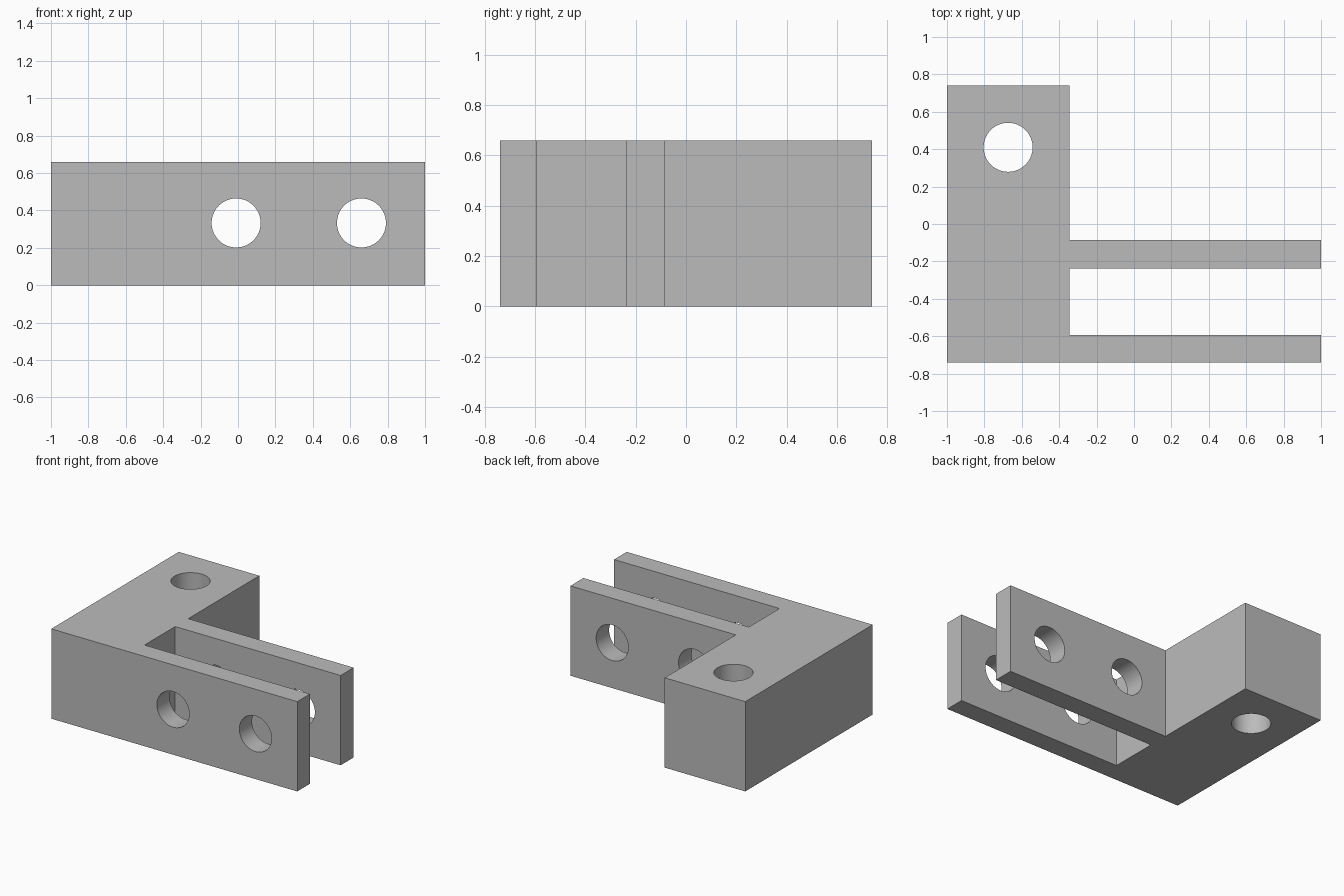
import bpy, bmesh, math

if "Cube" in bpy.data.objects:
    bpy.data.objects.remove(bpy.data.objects["Cube"], do_unlink=True)

HEIGHT = 0.66
HOLE_RADIUS = 0.131

# Single plain grey
grey = bpy.data.materials.new("plain grey")
grey.use_nodes = True
colour = (0.5, 0.5, 0.5, 1)
grey.diffuse_color = colour
grey.node_tree.nodes["Principled BSDF"].inputs["Base Color"].default_value = colour

# Bracket body: plan outline of the block and its two prongs, extruded upward
LEFT, INNER, RIGHT = -1, -0.345, 1
FRONT, BACK = -0.74, 0.74
SLOT_FRONT, SLOT_BACK, PRONG_BACK = -0.593, -0.237, -0.086
outline = [
    (LEFT, FRONT), (RIGHT, FRONT), (RIGHT, SLOT_FRONT), (INNER, SLOT_FRONT),
    (INNER, SLOT_BACK), (RIGHT, SLOT_BACK), (RIGHT, PRONG_BACK),
    (INNER, PRONG_BACK), (INNER, BACK), (LEFT, BACK),
]
bm = bmesh.new()
base = bm.faces.new([bm.verts.new((x, y, 0)) for x, y in outline])
walls = bmesh.ops.extrude_face_region(bm, geom=[base])
top = [v for v in walls["geom"] if isinstance(v, bmesh.types.BMVert)]
bmesh.ops.translate(bm, verts=top, vec=(0, 0, HEIGHT))
bmesh.ops.recalc_face_normals(bm, faces=bm.faces[:])
mesh = bpy.data.meshes.new("clevis_bracket")
bm.to_mesh(mesh)
bm.free()
bracket = bpy.data.objects.new("clevis_bracket", mesh)
bpy.context.collection.objects.link(bracket)
mesh.materials.append(grey)


def drill(name, location, depth, tilt=0):
    """Cut a round hole through the bracket."""
    bpy.ops.mesh.primitive_cylinder_add(
        vertices=64, radius=HOLE_RADIUS, depth=depth,
        location=location, rotation=(tilt, 0, 0))
    cutter = bpy.context.object
    cutter.name = name
    cutter.hide_render = True
    cutter.data.materials.append(grey)
    cut = bracket.modifiers.new(name, "BOOLEAN")
    cut.operation = "DIFFERENCE"
    cut.solver = "EXACT"
    cut.object = cutter
    bpy.ops.object.select_all(action="DESELECT")
    bracket.select_set(True)
    bpy.context.view_layer.objects.active = bracket
    bpy.ops.object.modifier_apply(modifier=name)
    bpy.data.objects.remove(cutter, do_unlink=True)


# Two pin holes through both prongs, one bolt hole down through the block
prong_middle = (FRONT + PRONG_BACK) / 2
for x in (-0.01, 0.66):
    drill("pin_hole", (x, prong_middle, 0.333), 0.9, math.pi / 2)
drill("bolt_hole", (-0.673, 0.41, HEIGHT / 2), 1)

# Smooth hole walls with crisp edges
bpy.ops.object.shade_smooth_by_angle(angle=math.radians(30))
